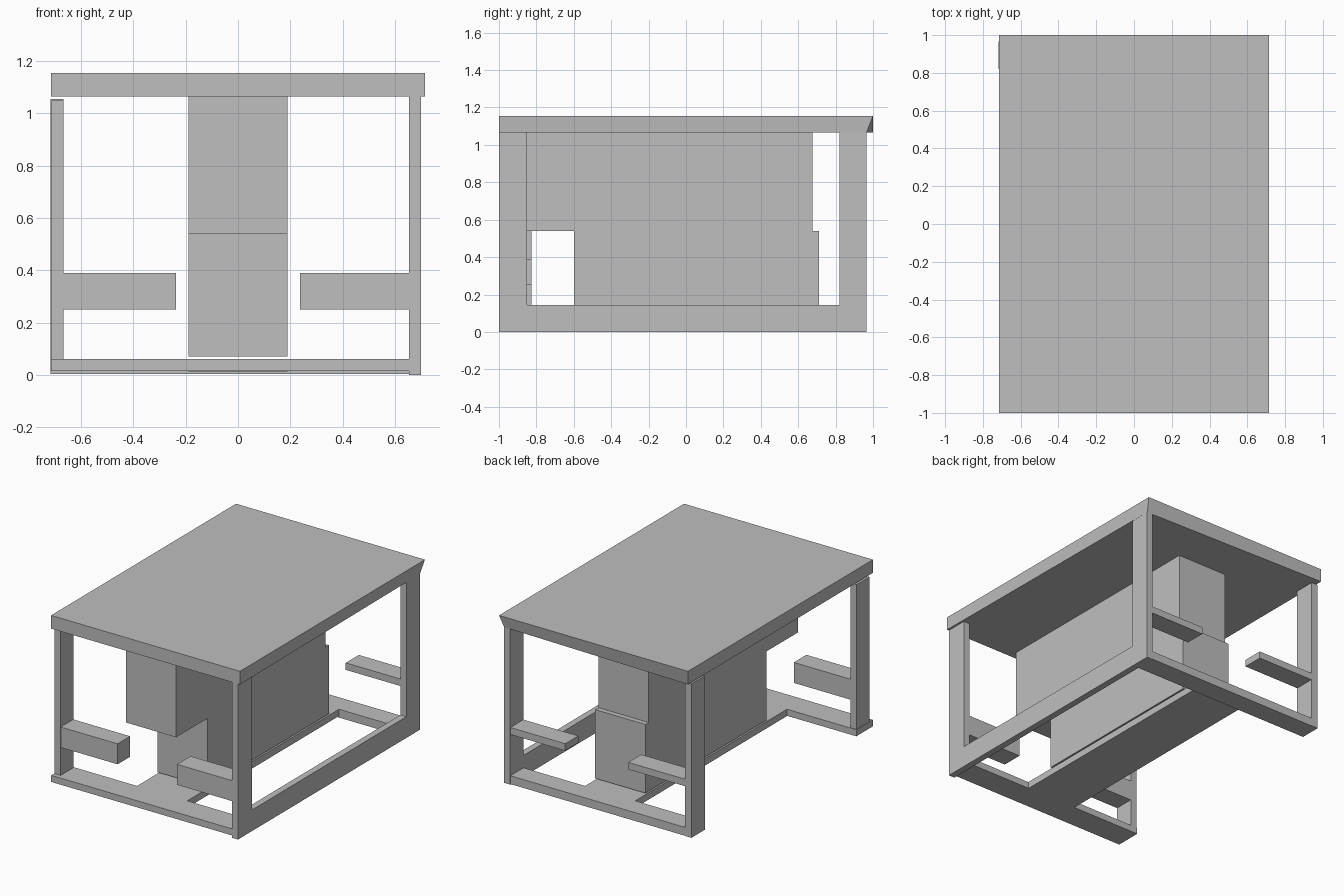
import bpy
import bmesh
from mathutils import Vector

cube = bpy.data.objects.get("Cube")
if cube:
    bpy.data.objects.remove(cube, do_unlink=True)

# One plain grey for the whole desk
grey = bpy.data.materials.new("plain_grey")
grey.use_nodes = True
colour = (0.52, 0.52, 0.52, 1)
grey.diffuse_color = colour
grey.node_tree.nodes["Principled BSDF"].inputs["Base Color"].default_value = colour


def finish(bm, name):
    bmesh.ops.recalc_face_normals(bm, faces=bm.faces)
    mesh = bpy.data.meshes.new(name)
    bm.to_mesh(mesh)
    bm.free()
    mesh.materials.append(grey)
    obj = bpy.data.objects.new(name, mesh)
    bpy.context.collection.objects.link(obj)
    return obj


def box(name, x, y, z):
    """Box between (low, high) pairs on each axis."""
    bm = bmesh.new()
    bmesh.ops.create_cube(bm, size=1)
    for v in bm.verts:
        v.co = Vector([pair[0] if c < 0 else pair[1]
                       for c, pair in zip(v.co, (x, y, z))])
    return finish(bm, name)


def extrude(name, outline, axis, low, high):
    """Flat outline placed at low on the axis and extruded to high."""
    bm = bmesh.new()
    points = []
    for p in outline:
        co = list(p)
        co.insert(axis, low)
        points.append(bm.verts.new(co))
    face = bm.faces.new(points)
    out = bmesh.ops.extrude_face_region(bm, geom=[face])
    move = Vector((0, 0, 0))
    move[axis] = high - low
    bmesh.ops.translate(bm, vec=move,
                        verts=[g for g in out["geom"] if isinstance(g, bmesh.types.BMVert)])
    return finish(bm, name)


# Table top, with its back left lower corner pulled in to meet the side frame
top = box("table_top", (-0.715, 0.715), (-1, 1), (1.065, 1.155))
for v in top.data.vertices:
    if v.co.x > 0 and v.co.y > 0 and v.co.z < 1.1:
        v.co = (0.70, 0.965, 1.065)

# Left side frame: two posts joined by a low rail
extrude("left_side_frame",
        [(-1, 0), (0.965, 0), (0.965, 1.065), (0.82, 1.065),
         (0.82, 0.145), (-0.85, 0.145), (-0.85, 1.065), (-1, 1.065)],
        0, 0.655, 0.70)

# Right side posts, free standing
box("right_front_post", (-0.713, -0.667), (-0.965, -0.825), (0.05, 1.05))
box("right_back_post", (-0.717, -0.667), (0.82, 0.965), (0.003, 1.056))

# Base: front and back cross bars joined by a central spine
box("front_cross_bar", (-0.715, 0.655), (-0.998, -0.82), (0.015, 0.06))
box("back_cross_bar", (-0.667, 0.655), (0.82, 0.963), (0.003, 0.06))
box("base_spine", (-0.19, 0.19), (-0.82, 0.82), (0.013, 0.06))

# Central cabinet in two offset blocks
box("cabinet_upper", (-0.19, 0.19), (-0.94, 0.675), (0.54, 1.065))
box("cabinet_lower", (-0.19, 0.19), (-0.60, 0.71), (0.07, 0.54))

# Arms reaching inward from the posts
box("left_front_arm", (0.237, 0.655), (-0.998, -0.852), (0.25, 0.39))
box("right_front_arm", (-0.667, -0.237), (-0.963, -0.827), (0.25, 0.39))
box("left_back_arm", (0.24, 0.655), (0.822, 0.963), (0.342, 0.39))
box("right_back_arm", (-0.667, -0.237), (0.822, 0.963), (0.342, 0.39))
